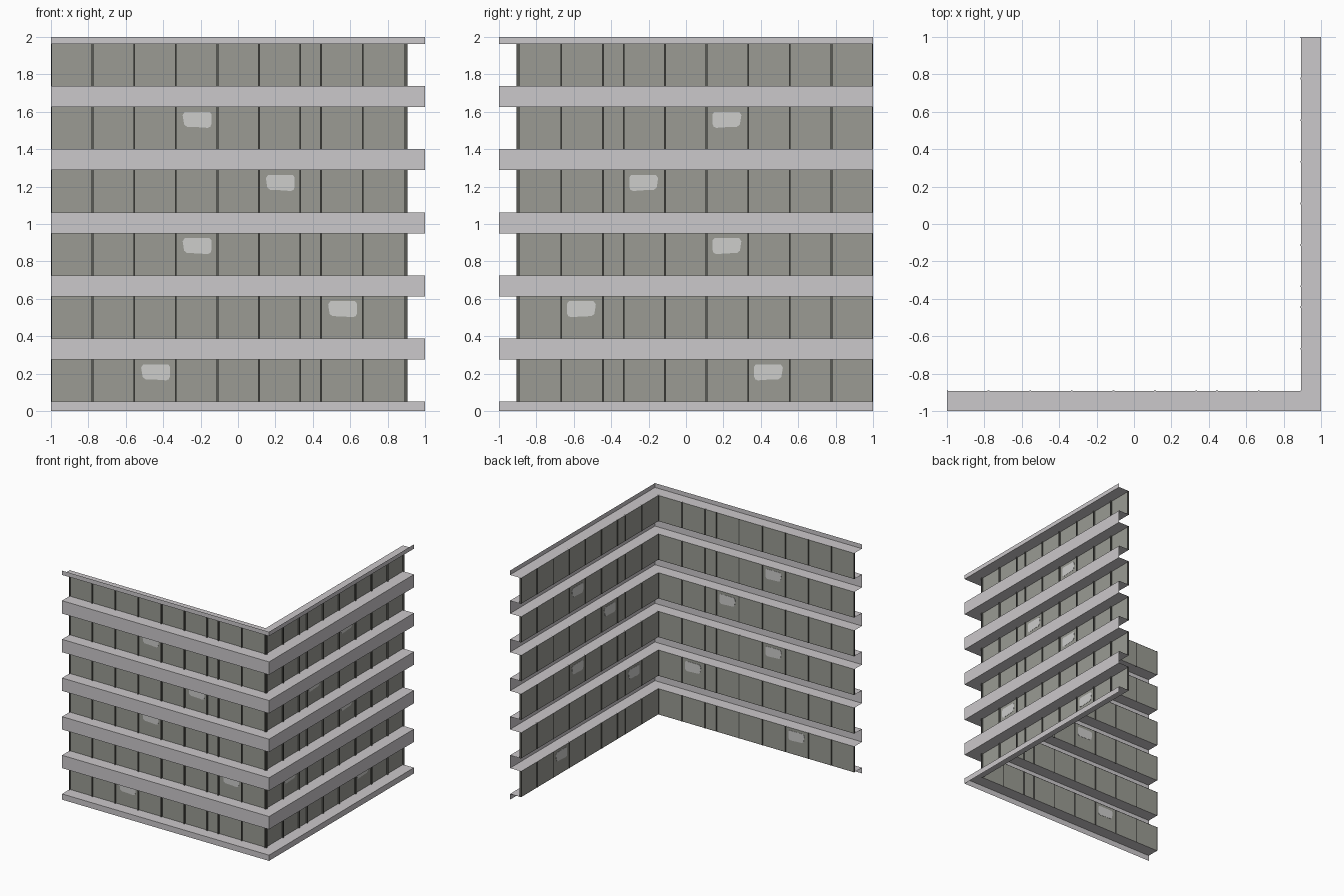
import bpy, bmesh

if "Cube" in bpy.data.objects:
    bpy.data.objects.remove(bpy.data.objects["Cube"])

FLOORS, PITCH = 6, 0.3375
SILL, HEAD = 0.05, 0.275          # window bottom / top within a storey
DEPTH = 0.107                     # ledge depth from outer face to wall
GLASS = 0.895                     # distance of the glass sheet from centre


def material(name, rgb):
    m = bpy.data.materials.new(name)
    m.diffuse_color = (*rgb, 1)
    m.use_nodes = True
    m.node_tree.nodes["Principled BSDF"].inputs["Base Color"].default_value = m.diffuse_color
    return m


CONCRETE = material("pale concrete", (0.60, 0.58, 0.595))
PANE = material("grey glass", (0.325, 0.33, 0.295))
FRAME = material("dark frame", (0.10, 0.10, 0.09))
BLIND = material("light reflection", (0.61, 0.61, 0.60))


def finish(bm, name, mat):
    me = bpy.data.meshes.new(name)
    bm.to_mesh(me)
    bm.free()
    me.materials.append(mat)
    ob = bpy.data.objects.new(name, me)
    bpy.context.collection.objects.link(ob)


def sweep(bm, profile):
    """Sweep an open (depth, z) profile round the mitred corner."""
    rows = [[bm.verts.new(p) for p in ((-1, d - 1, z), (1 - d, d - 1, z), (1 - d, 1, z))]
            for d, z in profile]
    for a, b in zip(rows, rows[1:]):
        for i in range(2):
            bm.faces.new((a[i], a[i + 1], b[i + 1], b[i]))


def place(side, x, y, z):
    """Side 0 is the front wall; side 1 is its reflection across the corner diagonal."""
    return (x, y, z) if side == 0 else (-y, -x, z)


def prism(bm, side, outline, y0, y1):
    """Extrude an (x, z) outline between two depths on the chosen wall."""
    a = [bm.verts.new(place(side, x, y0, z)) for x, z in outline]
    b = [bm.verts.new(place(side, x, y1, z)) for x, z in outline]
    n = len(a)
    bm.faces.new(a)
    bm.faces.new(b[::-1])
    for i in range(n):
        bm.faces.new((a[i], b[i], b[(i + 1) % n], a[(i + 1) % n]))


# Floor ledges: channels open towards the inside, cut off at base and top
bm = bmesh.new()
sweep(bm, [(0, 0), (0, SILL), (DEPTH, SILL)])
for f in range(FLOORS - 1):
    lo, hi = HEAD + f * PITCH, SILL + (f + 1) * PITCH
    sweep(bm, [(DEPTH, lo), (0, lo), (0, hi), (DEPTH, hi)])
top = HEAD + (FLOORS - 1) * PITCH
sweep(bm, [(DEPTH, top), (0, top), (0, 2)])
finish(bm, "floor_ledges", CONCRETE)

# Glass sheets, one band per storey
bm = bmesh.new()
for f in range(FLOORS):
    z = f * PITCH
    sweep(bm, [(1 - GLASS, z + SILL), (1 - GLASS, z + HEAD)])
finish(bm, "window_bands", PANE)

# Upright window frames
bm = bmesh.new()
uprights = [-0.997, -0.777, -0.555, -0.333, -0.110, 0.113, 0.333, 0.443, 0.667, 0.894]
for side in (0, 1):
    for f in range(FLOORS):
        lo, hi = f * PITCH + SILL, f * PITCH + HEAD
        for x in uprights:
            w = 0.003 if x < -0.99 else 0.005
            prism(bm, side, [(x - w, lo), (x + w, lo), (x + w, hi), (x - w, hi)], -0.907, -0.891)
bmesh.ops.recalc_face_normals(bm, faces=bm.faces)
finish(bm, "window_uprights", FRAME)

# Pale rounded patches on single panes of the lower five storeys
shape = [(-0.078, 0.025), (-0.066, 0.043), (0.066, 0.043), (0.076, 0.030), (0.076, -0.022),
         (0.070, -0.037), (0.055, -0.043), (0.000, -0.039), (-0.055, -0.037), (-0.070, -0.025)]
bm = bmesh.new()
for side in (0, 1):
    for f, x in enumerate([-0.44, 0.56, -0.218, 0.227, -0.218]):
        z = 0.207 + f * PITCH
        prism(bm, side, [(x + px, z + pz) for px, pz in shape], -GLASS - 0.002, -GLASS + 0.002)
bmesh.ops.recalc_face_normals(bm, faces=bm.faces)
finish(bm, "pane_patches", BLIND)
